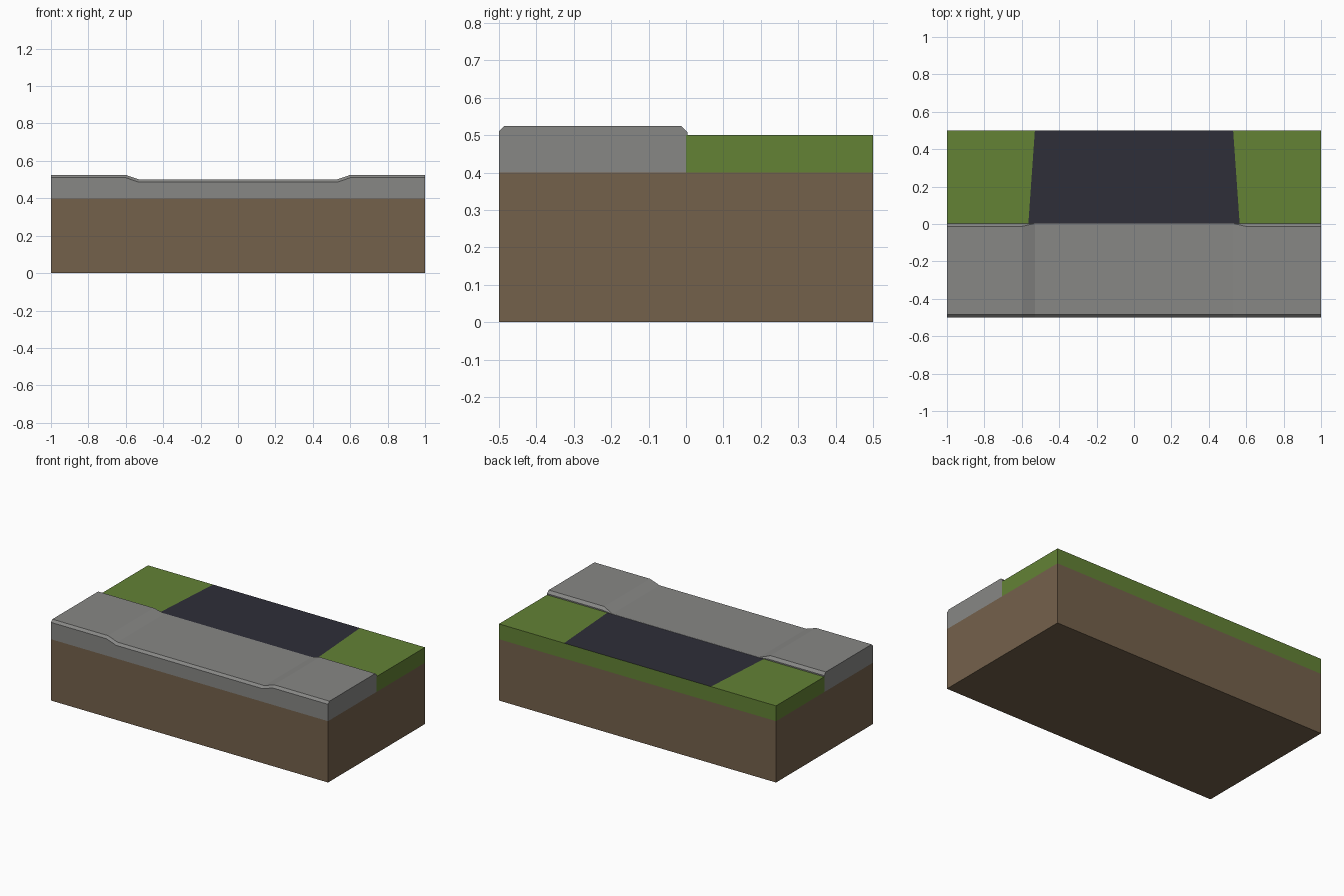
import bpy, bmesh

if "Cube" in bpy.data.objects:
    bpy.data.objects.remove(bpy.data.objects["Cube"])


def lin(c):
    c /= 255
    return c / 12.92 if c <= 0.04045 else ((c + 0.055) / 1.055) ** 2.4


def material(name, r, g, b):
    m = bpy.data.materials.new(name)
    m.diffuse_color = (lin(r), lin(g), lin(b), 1)
    m.use_nodes = True
    m.node_tree.nodes["Principled BSDF"].inputs["Base Color"].default_value = m.diffuse_color
    return m


soil = material("soil brown", 116, 97, 75)
grass = material("grass green", 99, 130, 53)
concrete = material("concrete grey", 135, 135, 133)
asphalt = material("asphalt dark", 46, 46, 56)


def loft(name, stations, mats):
    """Join matching cross-sections, each a list of points, and cap the ends."""
    bm = bmesh.new()
    rings = [[bm.verts.new(p) for p in s] for s in stations]
    n = len(rings[0])
    for a, b in zip(rings, rings[1:]):
        for i in range(n):
            j = (i + 1) % n
            bm.faces.new((a[i], a[j], b[j], b[i]))
    bm.faces.new(rings[0])
    bm.faces.new(rings[-1])
    bmesh.ops.recalc_face_normals(bm, faces=bm.faces)
    me = bpy.data.meshes.new(name)
    bm.to_mesh(me)
    bm.free()
    for m in mats:
        me.materials.append(m)
    ob = bpy.data.objects.new(name, me)
    bpy.context.collection.objects.link(ob)
    return ob


# soil block under everything
loft("soil_base", [[(x, -.5, 0), (x, .5, 0), (x, .5, .4), (x, -.5, .4)]
                   for x in (-1, 1)], [soil])

# lawn slab, split along the tapering driveway edges
lawn = loft("lawn_and_driveway",
            [[(f, 0, .4), (b, .5, .4), (b, .5, .5), (f, 0, .5)]
             for f, b in ((-1, -1), (-.565, -.53), (.565, .53), (1, 1))],
            [grass, asphalt])
for p in lawn.data.polygons:
    if p.normal.z > .9 and abs(p.center.x) < .1:
        p.material_index = 1


# pavement with chamfered long edges and a lowered crossing
def pavement_section(x, top, lip):
    c = .015
    return [(x, -.5, .4), (x, -.5, top - c), (x, -.5 + c, top),
            (x, .004 - lip, top), (x, .004, top - lip),
            (x, .004, .498), (x, 0, .498), (x, 0, .4)]


loft("pavement", [pavement_section(x, top, lip) for x, top, lip in (
    (-1, .525, .017), (-.6, .525, .017), (-.53, .5008, .001),
    (.53, .5008, .001), (.6, .525, .017), (1, .525, .017))], [concrete])
